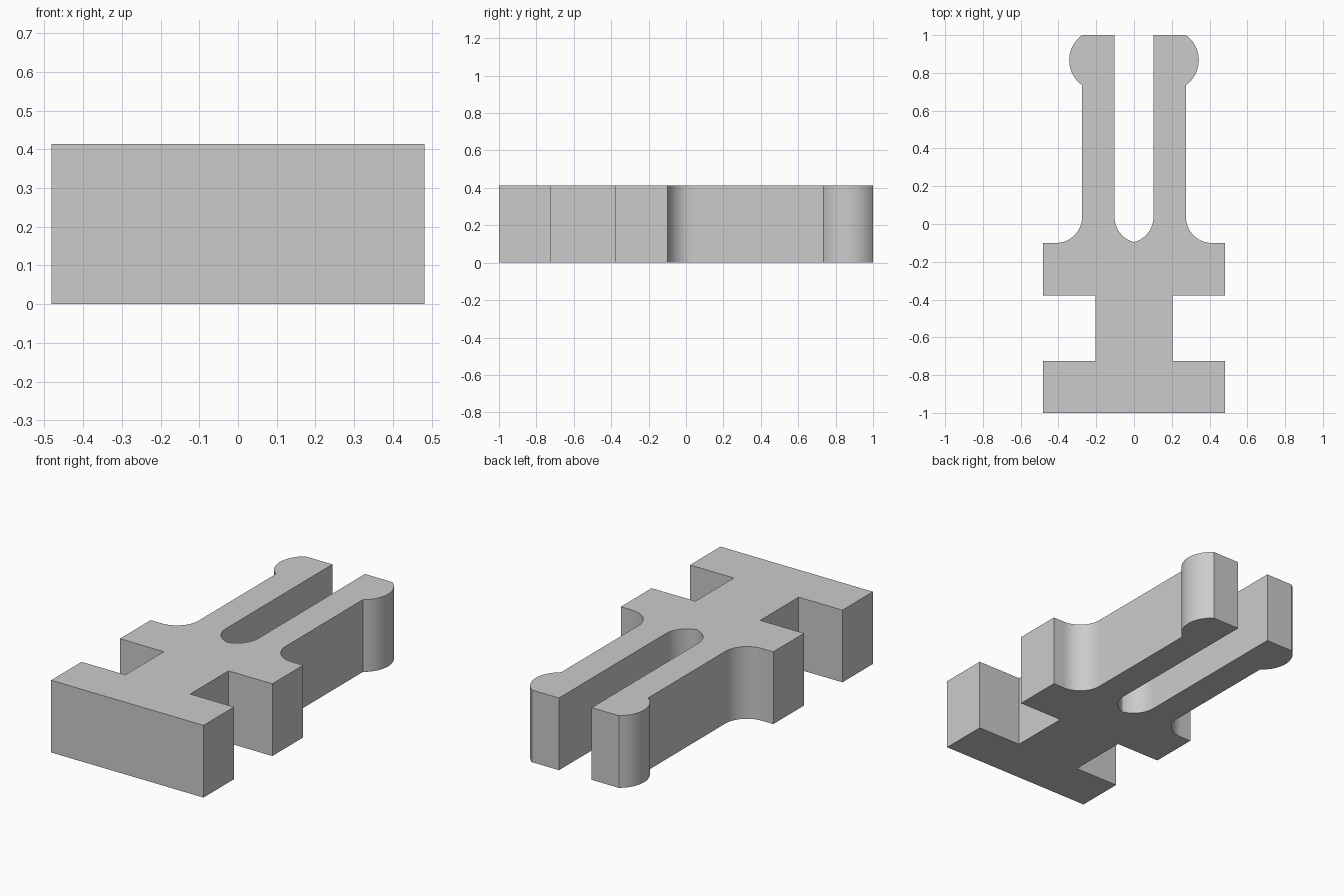
import bpy, bmesh
from math import sin, cos, radians, acos, asin, degrees

if "Cube" in bpy.data.objects:
    bpy.data.objects.remove(bpy.data.objects["Cube"], do_unlink=True)

HEIGHT = 0.413
HALF_W = 0.482      # crossbars
STEM = 0.205        # stem between the crossbars
PRONG_IN, PRONG_OUT = 0.103, 0.275
FILLET = 0.137

grey = bpy.data.materials.new("plain grey")
grey.use_nodes = True
colour = (0.6, 0.6, 0.6, 1.0)
grey.diffuse_color = colour
grey.node_tree.nodes["Principled BSDF"].inputs["Base Color"].default_value = colour


def arc(cx, cy, r, start, end, steps=16):
    """Points on a circular arc, angles in degrees."""
    angles = [radians(start + (end - start) * i / steps) for i in range(steps + 1)]
    return [(cx + r * cos(a), cy + r * sin(a)) for a in angles]


# Left half of the outline, from the front centre to the slot root
fillet_y = -0.1 + FILLET
half = [(HALF_W, -1), (HALF_W, -0.725), (STEM, -0.725),
        (STEM, -0.378), (HALF_W, -0.378), (HALF_W, -0.1)]

# Outer fillet from crossbar into prong
half += arc(PRONG_OUT + FILLET, fillet_y, FILLET, 270, 180)

# Rounded catch at the prong tip
chord, bulge = 0.1325, 0.068
r = (chord ** 2 + bulge ** 2) / (2 * bulge)
sweep = degrees(asin(chord / r))
half += arc(PRONG_OUT + bulge - r, 1 - chord, r, -sweep, sweep)

# Inner prong side and slot root
slot_x = PRONG_IN - FILLET
root_angle = degrees(acos(-slot_x / FILLET))
half += [(PRONG_IN, 1)] + arc(slot_x, fillet_y, FILLET, 0, -root_angle)

# Mirror the half outline; the slot root point is shared
outline = half + [(-x, y) for x, y in reversed(half[:-1])]

# Extrude the outline into the solid clip
bm = bmesh.new()
base = bm.faces.new([bm.verts.new((x, y, 0)) for x, y in outline])
top = bmesh.ops.extrude_face_region(bm, geom=[base], use_keep_orig=True)["geom"]
bmesh.ops.translate(bm, vec=(0, 0, HEIGHT),
                    verts=[g for g in top if isinstance(g, bmesh.types.BMVert)])
bmesh.ops.recalc_face_normals(bm, faces=bm.faces)
mesh = bpy.data.meshes.new("forked_clip")
bm.to_mesh(mesh)
bm.free()
mesh.materials.append(grey)

clip = bpy.data.objects.new("forked_clip", mesh)
bpy.context.collection.objects.link(clip)
bpy.ops.object.select_all(action="DESELECT")
clip.select_set(True)
bpy.context.view_layer.objects.active = clip
bpy.ops.object.shade_smooth_by_angle(angle=radians(25))
